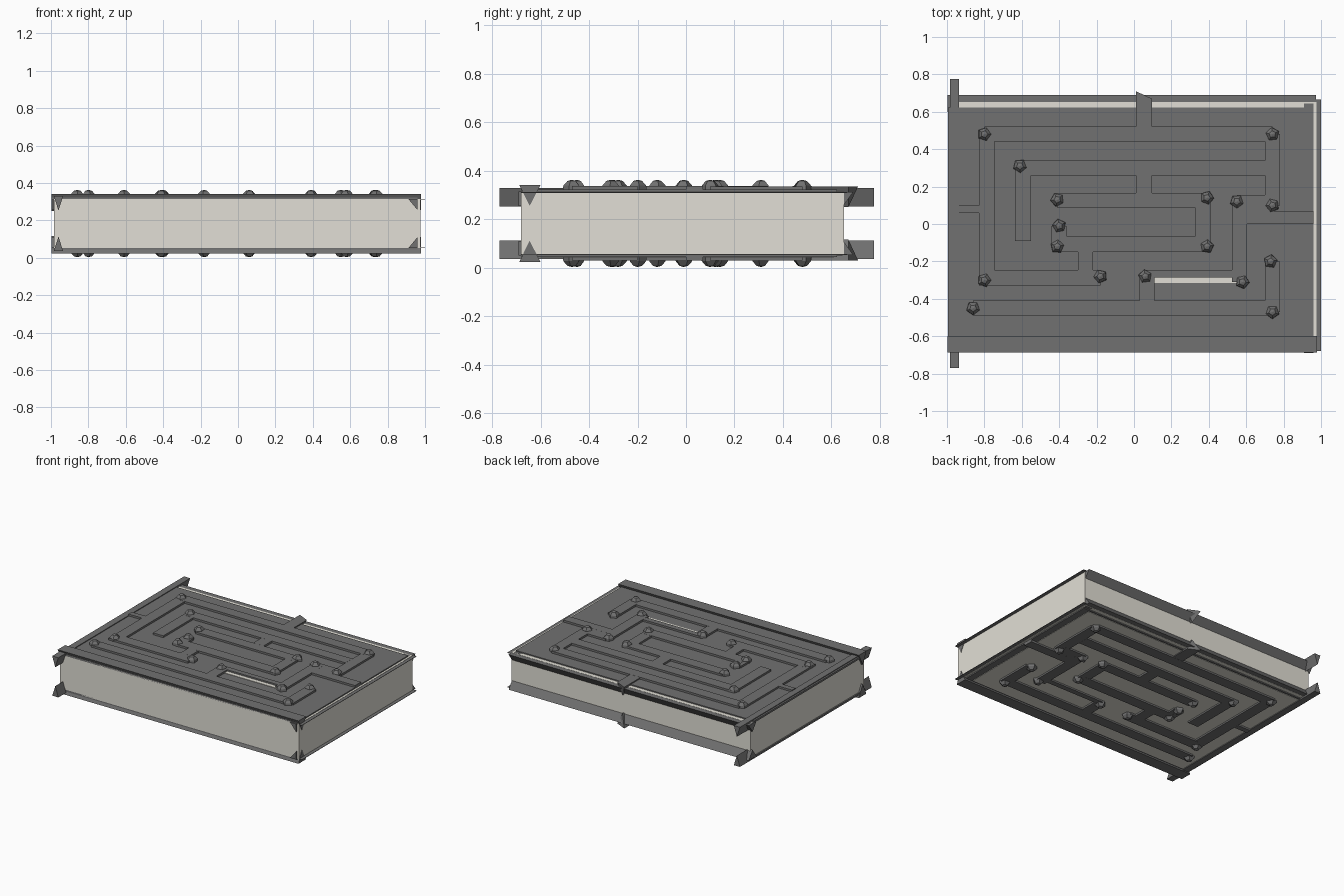
import bpy, bmesh, math
from mathutils import Vector

if "Cube" in bpy.data.objects:
    bpy.data.objects.remove(bpy.data.objects["Cube"])

MID = 0.183  # mirror height between the two covers


def material(name, col):
    m = bpy.data.materials.new(name)
    m.diffuse_color = (*col, 1)
    m.use_nodes = True
    m.node_tree.nodes["Principled BSDF"].inputs["Base Color"].default_value = m.diffuse_color
    return m


GREY = material("dark grey metal", (0.165, 0.165, 0.165))
PAPER = material("beige paper", (0.76, 0.74, 0.67))


def finish(name, bm, mat, mirrored=True):
    """Turn bmesh into an object; mirrored parts also get a copy on the underside."""
    bmesh.ops.recalc_face_normals(bm, faces=bm.faces)
    if mirrored:
        dup = bmesh.ops.duplicate(bm, geom=bm.verts[:] + bm.edges[:] + bm.faces[:])["geom"]
        for v in dup:
            if isinstance(v, bmesh.types.BMVert):
                v.co.z = 2 * MID - v.co.z
        bmesh.ops.reverse_faces(bm, faces=[f for f in dup if isinstance(f, bmesh.types.BMFace)])
    me = bpy.data.meshes.new(name)
    bm.to_mesh(me)
    bm.free()
    me.materials.append(mat)
    ob = bpy.data.objects.new(name, me)
    bpy.context.collection.objects.link(ob)
    return ob


def add_box(bm, x0, x1, y0, y1, z0, z1):
    vs = bmesh.ops.create_cube(bm, size=1)["verts"]
    for v in vs:
        v.co = Vector((x0 if v.co.x < 0 else x1, y0 if v.co.y < 0 else y1, z0 if v.co.z < 0 else z1))


def box(name, dims, mat, mirrored=True):
    bm = bmesh.new()
    add_box(bm, *dims)
    return finish(name, bm, mat, mirrored)


def bar(name, axis, tri, a0, a1, skew=0):
    """Triangular bar along x or y; tri = (across, z) points, skew slants the far end."""
    bm = bmesh.new()
    rings = []
    for i, a in enumerate((a0, a1)):
        ring = []
        for k, (c, z) in enumerate(tri):
            e = a + (skew if i and k == 0 else 0)
            ring.append(bm.verts.new((e, c, z) if axis == "x" else (c, e, z)))
        rings.append(ring)
        bm.faces.new(ring)
    for k in range(3):
        j = (k + 1) % 3
        bm.faces.new((rings[0][k], rings[0][j], rings[1][j], rings[1][k]))
    return finish(name, bm, GREY)


# Page block and the two cover boards
box("page_block", (-0.985, 0.975, -0.68, 0.652, 0.052, 0.314), PAPER, False)
box("cover", (-0.995, 0.96, -0.68, 0.622, 0.308, 0.322), GREY)
# Underside shows paper between the strips
box("underside_paper", (-0.935, 0.91, -0.6, 0.61, 0.0415, 0.05), PAPER, False)

# Triangular edge bars
bar("front_bar", "x", [(-0.688, 0.342), (-0.6, 0.342), (-0.645, 0.255)], -0.998, 0.978)
bar("back_bar", "x", [(0.6, 0.313), (0.69, 0.313), (0.645, 0.25)], -0.998, 0.972)
bar("left_bar", "y", [(-0.985, 0.33), (-0.935, 0.33), (-0.96, 0.253)], -0.77, 0.775)
bar("right_bar", "y", [(0.91, 0.315), (0.96, 0.315), (0.96, 0.255)], -0.69, 0.645)
bar("clasp", "y", [(0.01, 0.336), (0.095, 0.336), (0.052, 0.25)], 0.45, 0.67, 0.04)
box("right_flange", (0.9, 1.0, -0.68, 0.665, 0.309, 0.312), GREY)

# Raised maze strips: x0, x1, y0, y1
strips = [
    (-0.83, -0.745, -0.33, 0.48), (-0.94, -0.83, 0.06, 0.10),
    (-0.80, -0.18, -0.33, -0.245), (-0.30, -0.22, -0.245, -0.15),
    (-0.41, 0.39, -0.15, -0.065), (0.33, 0.41, -0.12, 0.14),
    (-0.41, 0.39, 0.085, 0.165), (-0.44, -0.36, -0.12, -0.01),
    (0.01, 0.095, 0.165, 0.26), (-0.61, 0.70, 0.26, 0.34),
    (-0.635, -0.55, -0.09, 0.31), (0.70, 0.78, 0.10, 0.48),
    (0.55, 0.74, 0.07, 0.155), (0.525, 0.605, -0.31, 0.12),
    (0.605, 0.96, 0.0, 0.07), (0.06, 0.58, -0.285, -0.245),
    (0.03, 0.11, -0.41, -0.28), (-0.86, 0.74, -0.49, -0.41),
    (0.70, 0.78, -0.47, -0.20), (-0.80, 0.74, 0.44, 0.52),
]
bm = bmesh.new()
for i, s in enumerate(strips):
    add_box(bm, *s, 0.316, 0.336 + 0.0002 * (i % 5))
finish("maze_strips", bm, GREY)

# Paper showing through the slot in the upper cover
box("paper_slot", (0.11, 0.56, -0.315, -0.285, 0.318, 0.325), PAPER, False)

# Faceted five-sided studs at the strip ends
studs = [(-0.80, 0.48), (-0.61, 0.31), (-0.41, 0.13), (-0.40, -0.01), (-0.41, -0.12),
         (-0.80, -0.30), (-0.86, -0.45), (-0.18, -0.28), (0.06, -0.28), (0.39, -0.12),
         (0.39, 0.14), (0.55, 0.12), (0.74, 0.10), (0.74, 0.48), (0.73, -0.20),
         (0.58, -0.31), (0.74, -0.47)]
bm = bmesh.new()
for i, (x, y) in enumerate(studs):
    rings = []
    for r, z in ((0.038, 0.32), (0.036, 0.339), (0.019, 0.358)):
        rings.append([bm.verts.new((x + r * math.cos(i + k * math.tau / 5),
                                    y + r * math.sin(i + k * math.tau / 5), z)) for k in range(5)])
    for lo, hi in zip(rings, rings[1:]):
        for k in range(5):
            j = (k + 1) % 5
            bm.faces.new((lo[k], lo[j], hi[j], hi[k]))
    tip = bm.verts.new((x, y, 0.363))
    for k in range(5):
        bm.faces.new((rings[2][k], rings[2][(k + 1) % 5], tip))
    bm.faces.new(rings[0][::-1])
finish("studs", bm, GREY)
